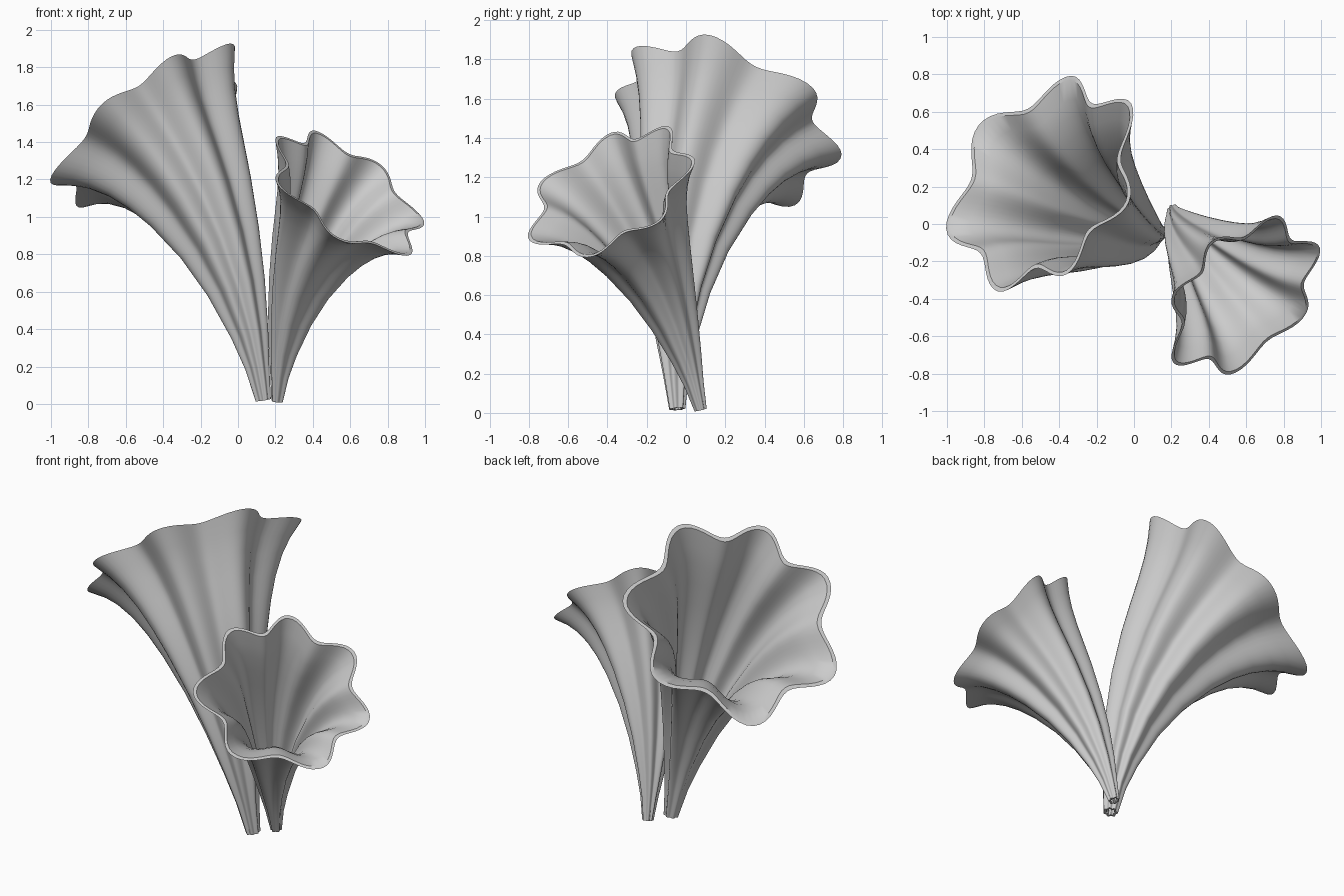
import bpy, math
from mathutils import Vector

if "Cube" in bpy.data.objects:
    bpy.data.objects.remove(bpy.data.objects["Cube"])

STEPS = 16      # segments per lobe
# (position along the centre line, radius at the lobe crests)
PROFILE = [(0, .042), (.1, .068), (.2, .105), (.35, .165), (.5, .232), (.65, .31), (.75, .37),
           (.83, .428), (.9, .495), (.95, .56), (1, .645)]


def flower(name, base, centre, normal, tip, scale, lobes):
    """Fluted trumpet swept along a bending centre line, with an uneven lobed rim."""
    p0, p2, n = Vector(base), Vector(centre), Vector(normal).normalized()
    p1 = p2 - n * .79 * scale
    ref = Vector(tip) - p2                      # direction of the first rim lobe
    ref = (ref - n * ref.dot(n)).normalized()
    side = n.cross(ref)

    # Lobe outline as (angle, size): crests at the given angles, valleys between
    outline = []
    for (a, ra), (b, rb) in zip(lobes, lobes[1:] + [(360, lobes[0][1])]):
        for s in range(STEPS):
            f = s / STEPS
            w = (1 - math.cos(math.pi * f)) / 2
            dip = 1 - .105 * (1 - math.cos(2 * math.pi * f))
            outline.append((math.radians(a + (b - a) * f), (ra + (rb - ra) * w) / .645, dip))
    seg = len(outline)

    def ring(u, r, wall):
        c = p0 * (1 - u) ** 2 + p1 * 2 * u * (1 - u) + p2 * u * u
        t = ((p1 - p0) * (1 - u) + (p2 - p1) * u).normalized()
        turn = n.rotation_difference(t)
        x, y = turn @ ref, turn @ side
        pts = []
        for a, size, dip in outline:
            rad = r * (1 + (size - 1) * u * u) * dip - wall
            pts.append(c + (x * math.cos(a) + y * math.sin(a)) * rad * scale)
        return pts

    # Outer skin up to the rim, then inner skin back down
    rings = [ring(u, r, 0) for u, r in PROFILE]
    rings += [ring(u, r, min(.025, r * .3)) for u, r in reversed(PROFILE)]
    verts = [v for r in rings for v in r]
    faces, k = [], len(rings)
    for j in range(k):
        a, b = j * seg, (j + 1) % k * seg
        for i in range(seg):
            m = (i + 1) % seg
            faces.append((a + i, a + m, b + m, b + i))
    mesh = bpy.data.meshes.new(name)
    mesh.from_pydata(verts, [], faces)
    obj = bpy.data.objects.new(name, mesh)
    bpy.context.collection.objects.link(obj)
    bpy.ops.object.select_all(action='DESELECT')
    obj.select_set(True)
    bpy.context.view_layer.objects.active = obj
    bpy.ops.object.shade_smooth_by_angle(angle=math.radians(40))


# Two trumpet blooms leaning apart
flower("large_bloom", (.135, -.045, .02), (-.48, .2, 1.51), (-.59, .38, .72), (-1, -.03, 1.19), 1,
       [(0, .65), (56, .62), (100, .595), (150, .62), (205, .66), (249, .64), (306, .665)])
flower("small_bloom", (.21, .075, .015), (.595, -.38, 1.12), (.545, -.474, .69), (.99, -.13, .98), .77,
       [(0, .64), (50, .63), (102, .625), (145, .645), (195, .69), (243, .635), (311, .61)])
